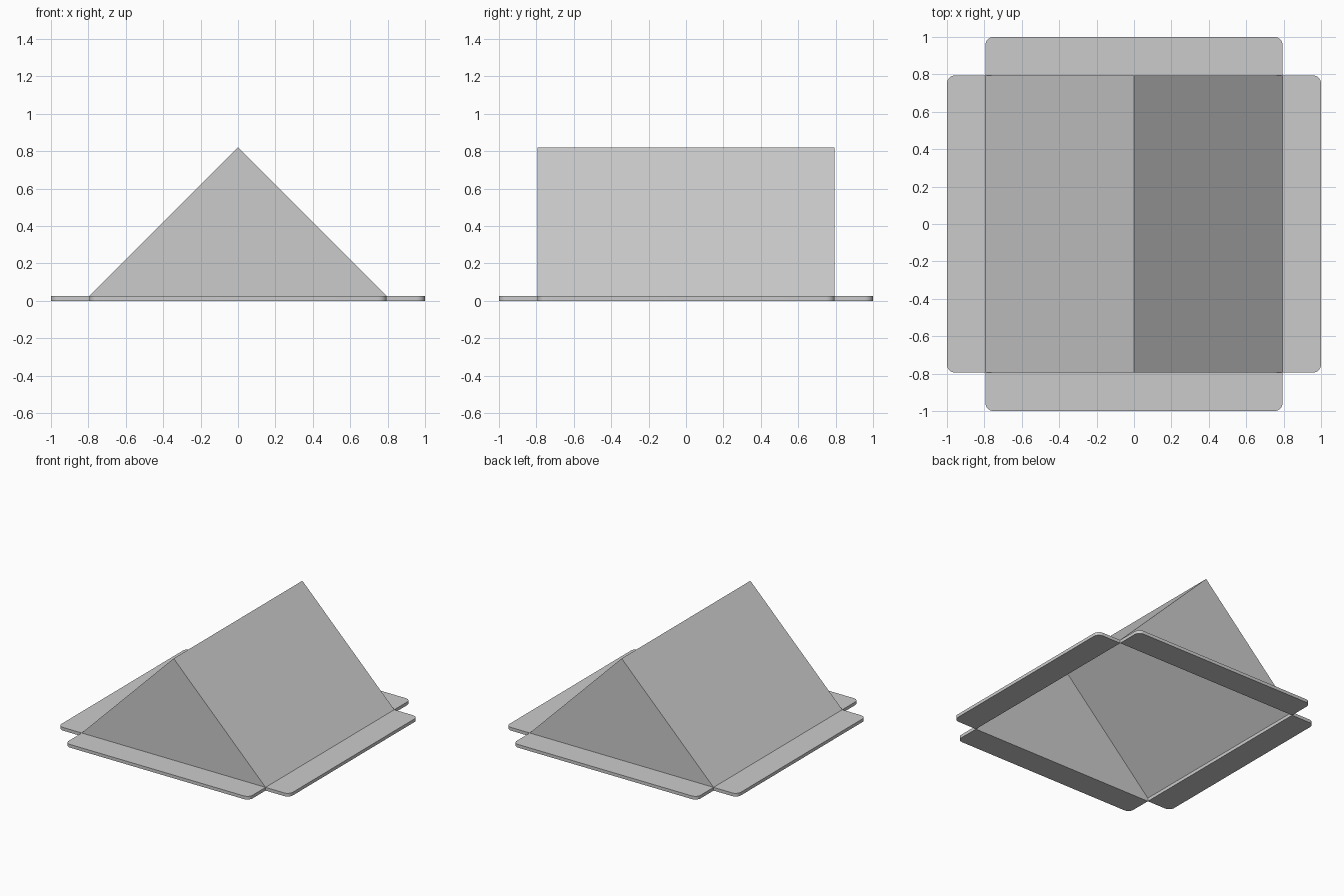
import bpy, bmesh
from math import pi, sin, cos
from mathutils import Matrix

cube = bpy.data.objects.get("Cube")
if cube:
    bpy.data.objects.remove(cube, do_unlink=True)

HALF = 0.795    # half width of the square opening
THICK = 0.025   # tab thickness
RADIUS = 0.045  # rounded tab corners
PEAK = 0.82

grey = bpy.data.materials.new("light grey")
grey.use_nodes = True
colour = (0.6, 0.6, 0.6, 1)
grey.diffuse_color = colour
grey.node_tree.nodes["Principled BSDF"].inputs["Base Color"].default_value = colour


def add_object(name, bm):
    mesh = bpy.data.meshes.new(name)
    bm.to_mesh(mesh)
    bm.free()
    mesh.materials.append(grey)
    obj = bpy.data.objects.new(name, mesh)
    bpy.context.collection.objects.link(obj)
    return obj


# Hollow roof shell, open underneath
bm = bmesh.new()
ends = []
for y in (-HALF, HALF):
    ends.append([bm.verts.new(p) for p in
                 ((-HALF, y, THICK), (HALF, y, THICK), (0, y, PEAK))])
front, back = ends
bm.faces.new(front)
bm.faces.new(reversed(back))
bm.faces.new((front[1], back[1], back[2], front[2]))
bm.faces.new((back[0], front[0], front[2], back[2]))
add_object("roof_shell", bm)


# Flat tabs around the opening, outer corners rounded
def add_tab(name, angle):
    outline = [(HALF, -HALF), (1 - RADIUS, -HALF)]
    steps = 8
    for sign in (-1, 1):
        for i in range(steps + 1):
            a = pi / 2 * i / steps + (-pi / 2 if sign < 0 else 0)
            outline.append((1 - RADIUS + RADIUS * cos(a),
                            sign * (HALF - RADIUS) + RADIUS * sin(a)))
    outline.append((HALF, HALF))
    bm = bmesh.new()
    base = bm.faces.new([bm.verts.new((x, y, 0)) for x, y in outline])
    bmesh.ops.remove_doubles(bm, verts=bm.verts[:], dist=0.0001)
    top = bmesh.ops.extrude_face_region(bm, geom=bm.faces[:], use_keep_orig=True)
    bmesh.ops.translate(bm, vec=(0, 0, THICK), verts=[
        v for v in top["geom"] if isinstance(v, bmesh.types.BMVert)])
    bmesh.ops.recalc_face_normals(bm, faces=bm.faces[:])
    bm.transform(Matrix.Rotation(angle, 4, "Z"))
    tab = add_object(name, bm)
    bpy.ops.object.select_all(action="DESELECT")
    tab.select_set(True)
    bpy.context.view_layer.objects.active = tab
    bpy.ops.object.shade_smooth_by_angle()


for i, side in enumerate(("left", "back", "right", "front")):
    add_tab(side + "_tab", i * pi / 2)
